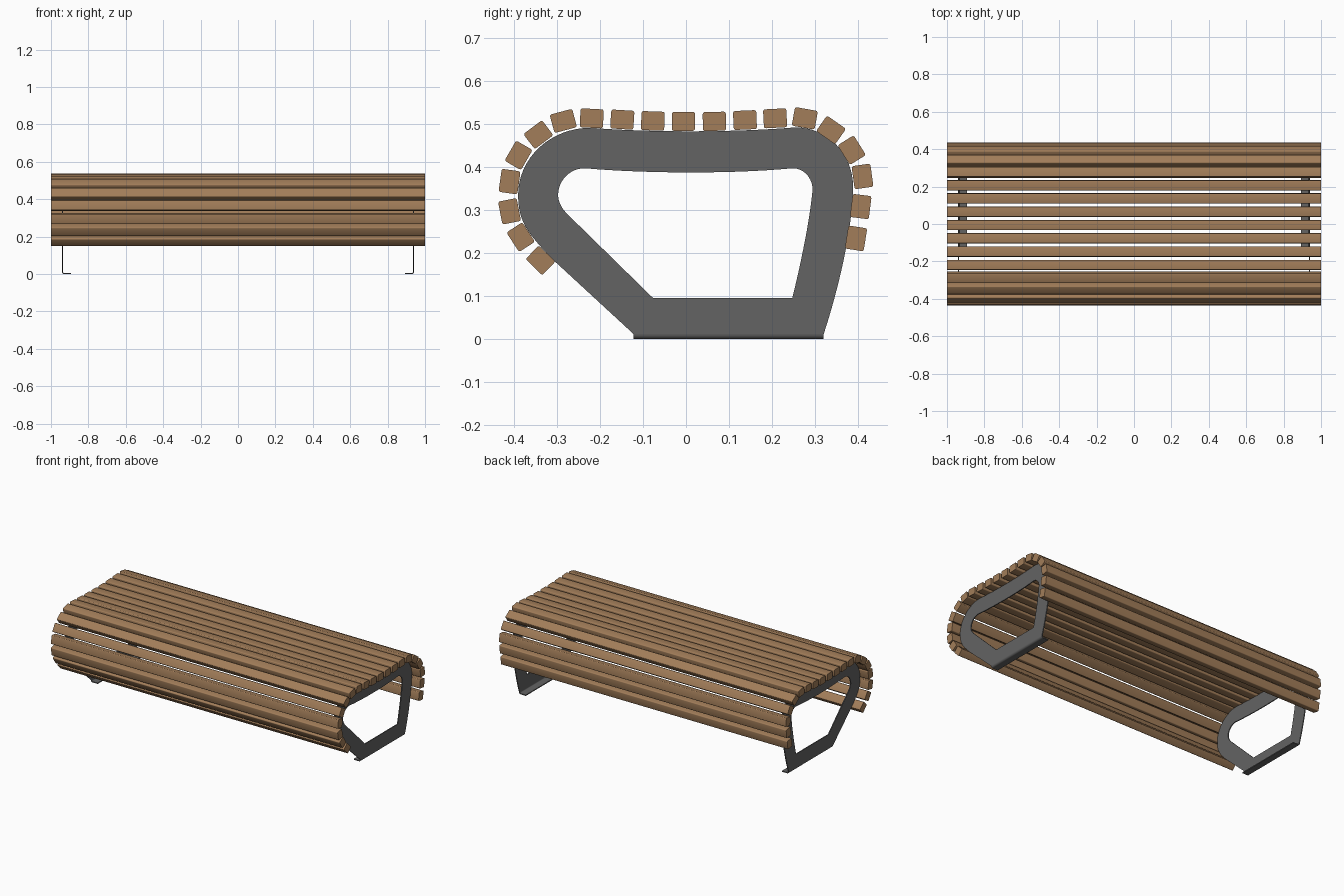
import bpy, bmesh
from math import sin, cos, radians, pi
from mathutils import Vector

if "Cube" in bpy.data.objects:
    bpy.data.objects.remove(bpy.data.objects["Cube"])


def material(name, rgb):
    m = bpy.data.materials.new(name)
    m.diffuse_color = (*rgb, 1)
    m.use_nodes = True
    m.node_tree.nodes["Principled BSDF"].inputs["Base Color"].default_value = m.diffuse_color
    return m


WOOD = material("wood", (0.36, 0.205, 0.10))
STEEL = material("dark_steel", (0.125, 0.125, 0.125))


def prism(name, loops, place, depth, mat, mirror=False):
    """Extrude closed 2D loops (first outer, rest holes) along depth."""
    bm = bmesh.new()
    depth = Vector(depth)
    caps = ([], [])
    for loop in loops:
        a = [bm.verts.new(place(*p)) for p in loop]
        b = [bm.verts.new(v.co + depth) for v in a]
        n = len(a)
        for i in range(n):
            j = (i + 1) % n
            bm.faces.new((a[i], a[j], b[j], b[i]))
        for verts, edges in zip((a, b), caps):
            edges += [bm.edges.get((verts[i], verts[(i + 1) % n])) for i in range(n)]
        ends = (a, b)
    if len(loops) == 1:
        for verts in ends:
            bm.faces.new(verts)
    else:
        for edges in caps:
            bmesh.ops.triangle_fill(bm, edges=edges, use_beauty=True,
                                    normal=depth.normalized())
    bmesh.ops.recalc_face_normals(bm, faces=bm.faces[:])
    me = bpy.data.meshes.new(name)
    bm.to_mesh(me)
    bm.free()
    me.materials.append(mat)
    ob = bpy.data.objects.new(name, me)
    bpy.context.collection.objects.link(ob)
    if mirror:
        ob.modifiers.new("mirror", "MIRROR").use_mirror_merge = False
    bpy.ops.object.select_all(action="DESELECT")
    ob.select_set(True)
    bpy.context.view_layer.objects.active = ob
    bpy.ops.object.shade_smooth_by_angle(angle=radians(35))
    return ob


def bezier(p0, p1, p2, p3, n=14):
    """Sampled cubic, without its last point."""
    p0, p1, p2, p3 = map(Vector, (p0, p1, p2, p3))
    return [tuple(p0 * (1 - t)**3 + p1 * 3 * t * (1 - t)**2
                  + p2 * 3 * t * t * (1 - t) + p3 * t**3)
            for t in (i / n for i in range(n))]


def arc(cx, cy, rx, ry, a0, a1, n=16):
    """Sampled ellipse arc, without its last point."""
    return [(cx + rx * cos(a), cy + ry * sin(a))
            for a in (radians(a0 + (a1 - a0) * i / n) for i in range(n))]


# Side frames: flat ring plate in the y-z plane
X_OUT, THICK, BEND = 0.941, 0.006, 0.012
Y0, Y1 = -0.122, 0.32
outer = ([(Y0, BEND)]
         + bezier((-.315, .19), (-.365, .245), (-.39, .27), (-.39, .335))
         + arc(-.222, .335, .168, .156, 180, 90)
         + bezier((-.222, .491), (-.1, .481), (.1, .479), (.255, .492))
         + arc(.255, .355, .133, .137, 90, 0)
         + bezier((.388, .355), (.388, .28), (.365, .15), (Y1, BEND))
         + [(Y1, BEND)])
inner = ([(-.077, .096)]
         + bezier((-.27, .285), (-.285, .299), (-.297, .315), (-.297, .335))
         + arc(-.235, .335, .062, .062, 180, 90)
         + bezier((-.235, .397), (-.1, .385), (.1, .383), (.248, .397))
         + arc(.248, .347, .046, .050, 90, 0)
         + bezier((.294, .347), (.288, .28), (.268, .18), (.247, .096))
         + [(.247, .096)])
prism("side_frame", [outer, inner], lambda y, z: (X_OUT - THICK, y, z),
      (THICK, 0, 0), STEEL, mirror=True)

# Folded foot flanges, turned inwards with a rounded bend
c = X_OUT - BEND
foot = (arc(c, BEND, BEND, BEND, 0, -90, 6) + [(c, 0), (.893, 0), (.893, THICK)]
        + arc(c, BEND, BEND - THICK, BEND - THICK, -90, 0, 6)
        + [(X_OUT - THICK, BEND)])
prism("foot_flange", [foot], lambda x, z: (x, Y0, z), (0, Y1 - Y0, 0), STEEL,
      mirror=True)

# Slats: centre y, centre z, outward direction in degrees
SLATS = [(-.338, .183, 226), (-.384, .237, 213), (-.410, .297, 191),
         (-.410, .366, 172), (-.389, .427, 150), (-.343, .475, 127),
         (-.285, .507, 105), (-.219, .513, 87), (-.148, .510, 86.5),
         (-.077, .507, 88), (-.006, .506, 90), (.066, .506, 91),
         (.137, .509, 92.5), (.207, .513, 93), (.276, .513, 80),
         (.337, .486, 55), (.385, .439, 32), (.410, .378, 8),
         (.406, .308, -7), (.395, .234, -9)]
W, H, R = .054, .044, .005
section = []
for k, (sx, sy) in enumerate(((1, 1), (-1, 1), (-1, -1), (1, -1))):
    for i in range(4):
        a = k * pi / 2 + i * pi / 6
        section.append((sx * (W / 2 - R) + R * cos(a), sy * (H / 2 - R) + R * sin(a)))

for i, (y, z, ang) in enumerate(SLATS, 1):
    t = radians(ang - 90)
    loop = [(y + u * cos(t) - v * sin(t), z + u * sin(t) + v * cos(t))
            for u, v in section]
    prism(f"slat_{i:02d}", [loop], lambda a, b: (-1, a, b), (2, 0, 0), WOOD)
